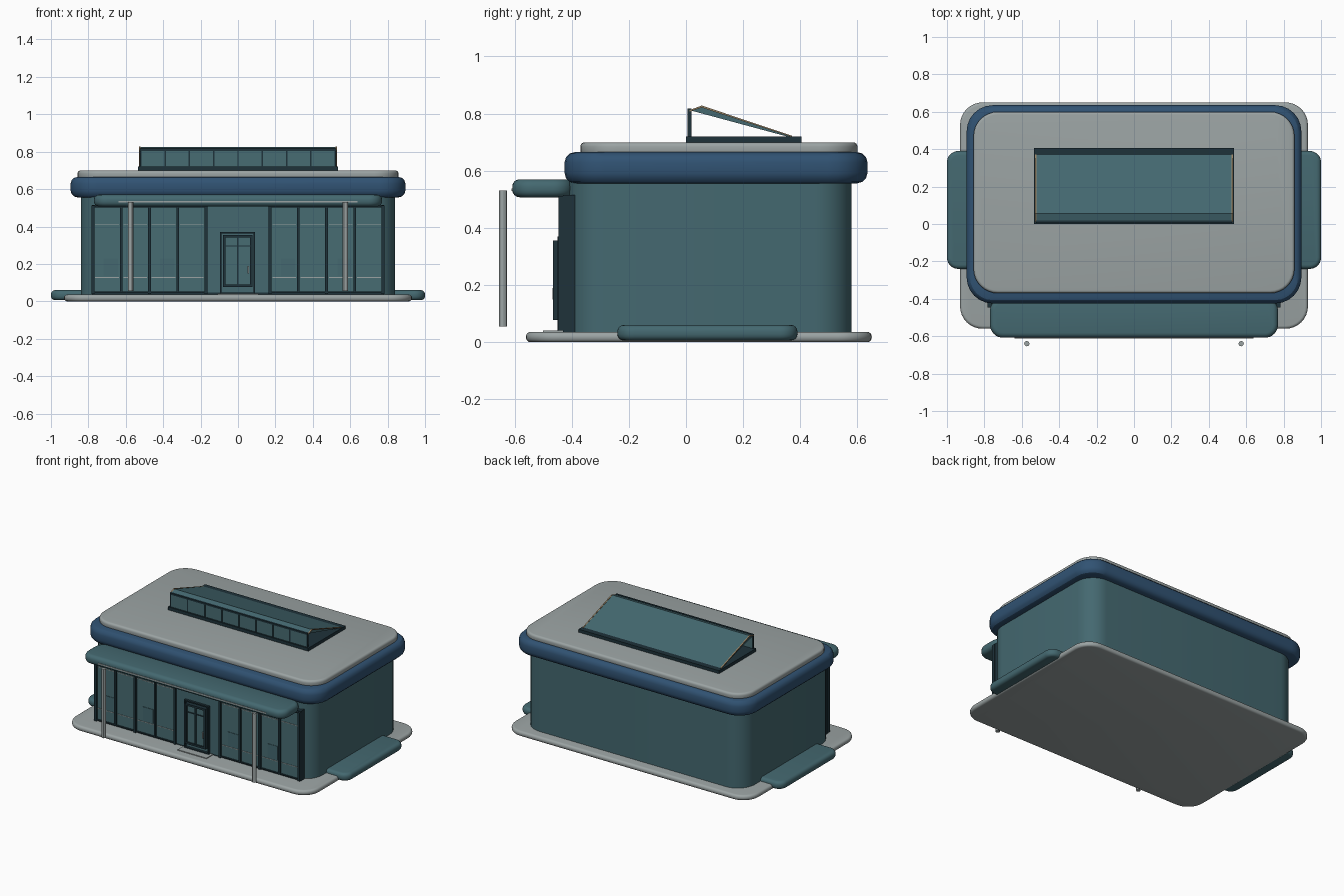
import bpy, bmesh
from math import sin, cos, pi

if "Cube" in bpy.data.objects:
    bpy.data.objects.remove(bpy.data.objects["Cube"], do_unlink=True)


def material(name, rgb):
    m = bpy.data.materials.new(name)
    m.use_nodes = True
    m.diffuse_color = (*rgb, 1)
    m.node_tree.nodes["Principled BSDF"].inputs["Base Color"].default_value = (*rgb, 1)
    return m


TEAL = material("teal wall", (0.058, 0.14, 0.163))
GLASS = material("teal glass", (0.064, 0.15, 0.17))
DARK = material("dark frame", (0.013, 0.032, 0.042))
BLUE = material("blue band", (0.03, 0.085, 0.17))
GREY = material("grey stone", (0.33, 0.37, 0.37))
TAN = material("tan trim", (0.32, 0.23, 0.13))


def finish(name, bm, mat):
    bmesh.ops.recalc_face_normals(bm, faces=bm.faces)
    mesh = bpy.data.meshes.new(name)
    bm.to_mesh(mesh)
    bm.free()
    mesh.materials.append(mat)
    ob = bpy.data.objects.new(name, mesh)
    bpy.context.collection.objects.link(ob)
    bpy.ops.object.select_all(action='DESELECT')
    ob.select_set(True)
    bpy.context.view_layer.objects.active = ob
    bpy.ops.object.shade_smooth_by_angle()
    return ob


def loft(name, rings, mat):
    """Skin a stack of closed rings and cap both ends."""
    bm = bmesh.new()
    rows = [[bm.verts.new(p) for p in ring] for ring in rings]
    n = len(rows[0])
    for a, b in zip(rows, rows[1:]):
        for i in range(n):
            j = (i + 1) % n
            bm.faces.new((a[i], a[j], b[j], b[i]))
    bm.faces.new(rows[0][::-1])
    bm.faces.new(rows[-1])
    return finish(name, bm, mat)


def slab(name, hx, y0, y1, z0, z1, r, mat, edge=0.0, steps=4, corner=8):
    """Rounded rectangle in plan with rounded top and bottom edges."""
    def ring(inset, z):
        pts = []
        for q, (sx, cy) in enumerate(((1, y1 - r), (-1, y1 - r), (-1, y0 + r), (1, y0 + r))):
            for k in range(corner + 1):
                a = (q + k / corner) * pi / 2
                pts.append((sx * (hx - r) + (r - inset) * cos(a), cy + (r - inset) * sin(a), z))
        return pts
    if not edge:
        return loft(name, [ring(0, z0), ring(0, z1)], mat)
    arcs = [k / steps * pi / 2 for k in range(steps + 1)]
    low = [ring(edge * (1 - sin(a)), z0 + edge * (1 - cos(a))) for a in arcs]
    high = [ring(edge * (1 - cos(a)), z1 - edge * (1 - sin(a))) for a in arcs]
    return loft(name, low + high, mat)


def prism(name, profile, x0, x1, mat):
    return loft(name, [[(x, y, z) for y, z in profile] for x in (x0, x1)], mat)


def box(name, x0, x1, y0, y1, z0, z1, mat):
    return prism(name, [(y0, z0), (y1, z0), (y1, z1), (y0, z1)], x0, x1, mat)


def frame(name, x0, x1, y0, y1, z0, z1, w, mat):
    """Four bars round an opening."""
    for side, xa, xb in (("left", x1 - w, x1), ("right", x0, x0 + w)):
        box(name + "_" + side, xa, xb, y0, y1, z0, z1, mat)
    for side, za, zb in (("bottom", z0, z0 + w), ("top", z1 - w, z1)):
        box(name + "_" + side, x0 + w, x1 - w, y0, y1, za, zb, mat)


# Ground, walls and roof
slab("base_slab", 0.93, -0.56, 0.65, 0, 0.036, 0.12, GREY, 0.016)
slab("side_pads", 1.0, -0.24, 0.39, 0.006, 0.06, 0.06, TEAL, 0.022)
slab("walls", 0.84, -0.41, 0.58, 0.03, 0.57, 0.13, TEAL)
slab("roof_band", 0.895, -0.425, 0.635, 0.556, 0.665, 0.14, BLUE, 0.036, 3, 6)
slab("roof_top", 0.858, -0.37, 0.6, 0.655, 0.699, 0.13, GREY, 0.015)

# Entrance canopy with posts
slab("canopy", 0.77, -0.608, -0.395, 0.507, 0.57, 0.07, TEAL, 0.026)
box("canopy_trim", -0.64, 0.64, -0.611, -0.6, 0.529, 0.537, GREY)
for side, s in (("left", 1), ("right", -1)):
    rings = [[(s * 0.573 + 0.014 * cos(k * pi / 6), -0.64 + 0.014 * sin(k * pi / 6), z)
              for k in range(12)] for z in (0.055, 0.53)]
    loft("canopy_post_" + side, rings, GREY)

# Shop front: four windows on each side of the entrance
box("front_backing", -0.78, 0.78, -0.43, -0.37, 0.036, 0.515, DARK)
box("entrance_wall", -0.165, 0.165, -0.434, -0.425, 0.046, 0.51, TEAL)
PITCH = 0.151
for side, s in (("left", 1), ("right", -1)):
    for i in range(4):
        a, b = sorted((s * (0.172 + i * PITCH), s * (0.172 + (i + 1) * PITCH)))
        tag = f"{side}_{i + 1}"
        box("window_glass_" + tag, a, b, -0.435, -0.425, 0.05, 0.505, GLASS)
        frame("window_frame_" + tag, a, b, -0.445, -0.425, 0.045, 0.51, 0.007, DARK)
        for part, z in (("upper", 0.41), ("lower", 0.125)):
            box(f"window_bar_{part}_{tag}", a + 0.012, b - 0.012, -0.438, -0.43, z, z + 0.004, GREY)
        if i % 2 == (s < 0):
            c = (a + b) / 2 + 0.02
            box("display_panel_" + tag, c - 0.038, c + 0.038, -0.438, -0.43, 0.135, 0.23, TEAL)
    # Heavier posts at the middle and end of each row
    for part, x in (("inner", 0.172), ("middle", 0.474), ("outer", 0.774)):
        box(f"front_post_{part}_{side}", s * x - 0.008, s * x + 0.008, -0.447, -0.42, 0.04, 0.512, DARK)

# Entrance door
frame("door_surround", -0.096, 0.092, -0.45, -0.42, 0.04, 0.37, 0.008, DARK)
box("door_panel", -0.078, 0.075, -0.455, -0.43, 0.08, 0.352, GLASS)
frame("door_frame", -0.08, 0.077, -0.465, -0.43, 0.078, 0.355, 0.013, DARK)
box("door_mullion", -0.006, 0.004, -0.462, -0.44, 0.085, 0.35, DARK)
box("door_rail", -0.07, 0.07, -0.46, -0.44, 0.293, 0.299, DARK)
box("door_handle", 0.052, 0.06, -0.468, -0.455, 0.15, 0.19, GREY)
box("door_step", -0.11, 0.11, -0.5, -0.42, 0.03, 0.041, GREY)

# Skylight: flat curb, glazed front and open-sided sloping roof
frame("skylight_curb", -0.535, 0.535, 0.0, 0.405, 0.698, 0.72, 0.02, DARK)
box("skylight_glass", -0.52, 0.52, 0.01, 0.016, 0.715, 0.815, GLASS)
box("skylight_head", -0.523, 0.523, 0.006, 0.02, 0.805, 0.817, DARK)
for i in range(9):
    x = -0.52 + i * 0.13
    box(f"skylight_mullion_{i + 1}", x - 0.004, x + 0.004, 0.006, 0.02, 0.715, 0.815, DARK)
prism("skylight_roof", [(0.012, 0.812), (0.055, 0.825), (0.37, 0.722), (0.36, 0.718)], -0.522, 0.522, TEAL)
edge_profile = [(0.012, 0.812), (0.055, 0.828), (0.372, 0.722), (0.37, 0.718), (0.055, 0.821), (0.012, 0.807)]
for side, s in (("left", 1), ("right", -1)):
    prism("skylight_edge_" + side, edge_profile, s * 0.52, s * 0.528, TAN)
